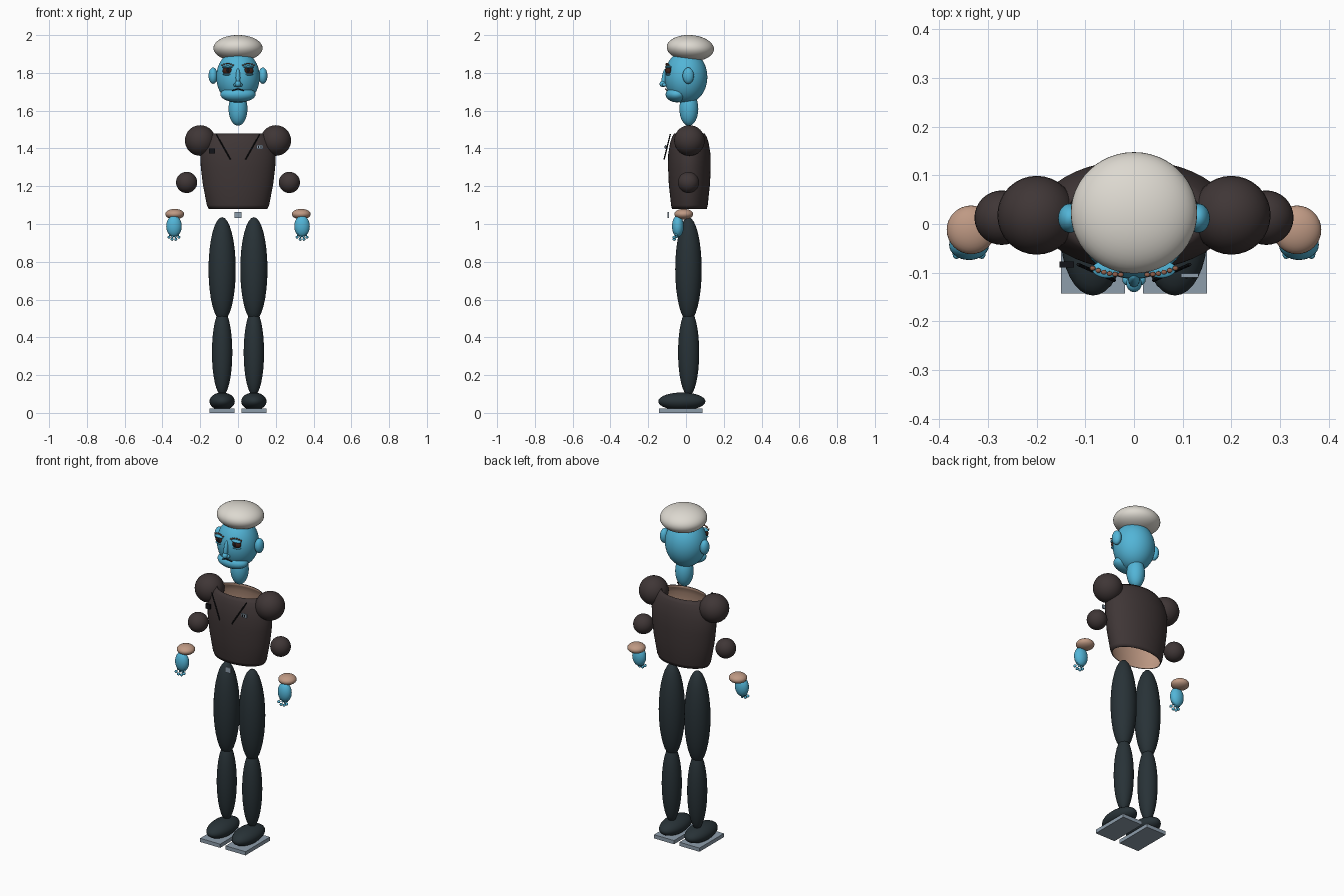
import bpy, bmesh, math
from mathutils import Vector

cube = bpy.data.objects.get("Cube")
if cube:
    bpy.data.objects.remove(cube, do_unlink=True)


def material(name, rgb):
    m = bpy.data.materials.new(name)
    m.use_nodes = True
    m.diffuse_color = (*rgb, 1)
    m.node_tree.nodes["Principled BSDF"].inputs["Base Color"].default_value = (*rgb, 1)
    return m


SKIN = material("blue skin", (.085, .46, .68))
JACKET = material("dark brown cloth", (.05, .037, .037))
TROUSERS = material("charcoal cloth", (.021, .032, .038))
HAIR = material("off white hair", (.72, .69, .63))
TAN = material("tan cuff", (.52, .32, .23))
METAL = material("grey metal", (.27, .34, .41))
IRIS = material("dark brown eye", (.05, .016, .01))
BLACK = material("black trim", (.006, .007, .009))
BROW = material("reddish brow", (.3, .12, .07))


def finish(bm, name, mat, smooth=True):
    me = bpy.data.meshes.new(name)
    bm.to_mesh(me)
    bm.free()
    me.materials.append(mat)
    for p in me.polygons:
        p.use_smooth = smooth
    ob = bpy.data.objects.new(name, me)
    bpy.context.collection.objects.link(ob)
    return ob


def ball(name, mat, loc, size, tilt=0, seg=32):
    bm = bmesh.new()
    bmesh.ops.create_uvsphere(bm, u_segments=seg, v_segments=seg // 2, radius=1)
    bmesh.ops.scale(bm, verts=bm.verts, vec=size)
    ob = finish(bm, name, mat)
    ob.location, ob.rotation_euler.x = loc, tilt
    return ob


def box(name, mat, loc, size):
    bm = bmesh.new()
    bmesh.ops.create_cube(bm, size=1)
    bmesh.ops.scale(bm, verts=bm.verts, vec=size)
    ob = finish(bm, name, mat, False)
    ob.location = loc
    return ob


def rod(name, mat, a, b, r):
    a, b = Vector(a), Vector(b)
    bm = bmesh.new()
    bmesh.ops.create_cone(bm, segments=8, radius1=r, radius2=r,
                          depth=(b - a).length, cap_ends=True)
    ob = finish(bm, name, mat, False)
    ob.location = (a + b) / 2
    ob.rotation_euler = (b - a).to_track_quat('Z', 'Y').to_euler()
    return ob


# Head, hair and neck
ball("head", SKIN, (0, 0, 1.778), (.115, .113, .14), seg=48)
ball("jaw", SKIN, (0, -.048, 1.686), (.093, .06, .042))
ball("hair", HAIR, (0, .023, 1.931), (.13, .125, .069), -.06, 48)
ball("neck", SKIN, (0, .015, 1.61), (.05, .05, .09))

# Nose
ball("nose_bridge", SKIN, (0, -.114, 1.775), (.012, .014, .05), -.15)
ball("nose_tip", SKIN, (0, -.122, 1.742), (.016, .018, .017))

# Mouth
for s in (-1, 1):
    rod("mouth_line", BLACK, (0, -.108, 1.715), (s * .032, -.101, 1.706), .003)

# Jacket body: open shell with a tan lining
profile = [(1.08, .155, .092), (1.1, .165, .097), (1.21, .186, .109), (1.3, .197, .113),
           (1.37, .199, .112), (1.43, .182, .102), (1.46, .162, .092), (1.48, .14, .08)]
SIDES = 48
bm = bmesh.new()
rings = []
for z, rx, ry in profile:
    angles = [2 * math.pi * i / SIDES for i in range(SIDES)]
    rings.append([bm.verts.new((rx * math.cos(t), .018 + ry * math.sin(t), z)) for t in angles])
for low, high in zip(rings, rings[1:]):
    for i in range(SIDES):
        j = (i + 1) % SIDES
        bm.faces.new((low[i], low[j], high[j], high[i]))
torso = finish(bm, "jacket_body", JACKET)
torso.data.materials.append(TAN)
shell = torso.modifiers.new("lining", 'SOLIDIFY')
shell.thickness = .004
shell.offset = -1
shell.material_offset = 1

# Badges and buckle
box("chest_badge", METAL, (.115, -.106, 1.408), (.036, .008, .022))
for i in (-1, 1):
    box("badge_mark", BLACK, (.115 + i * .007, -.111, 1.408), (.004, .003, .012))
box("chest_radio", BLACK, (-.138, -.083, 1.387), (.03, .012, .028))
box("belt_buckle", METAL, (0, -.093, 1.048), (.038, .008, .032))

for s, side in ((1, "left"), (-1, "right")):
    # Ear
    ball(side + "_ear", SKIN, (s * .132, .012, 1.785), (.024, .03, .043))

    # Eye, lid and beaded brow
    ball(side + "_eye", IRIS, (s * .055, -.091, 1.812), (.027, .018, .022))
    ball(side + "_pupil", BLACK, (s * .054, -.104, 1.813), (.011, .007, .013), seg=16)
    ball(side + "_upper_lid", SKIN, (s * .055, -.093, 1.831), (.031, .018, .007))
    ball(side + "_lower_lid", SKIN, (s * .055, -.092, 1.792), (.027, .016, .006))
    for i in range(6):
        t = i / 5
        ball(side + "_brow_bead", BROW,
             (s * (.027 + .058 * t), -.104 + .013 * t * t, 1.841 + .036 * t * (1 - t)),
             (.006, .005, .004), seg=12)

    # Nostril
    ball(side + "_nostril", SKIN, (s * .014, -.114, 1.737), (.01, .012, .01), seg=16)

    # Lapel edge
    rod(side + "_lapel", BLACK, (s * .115, -.083, 1.475), (s * .04, -.116, 1.342), .0035)

    # Arm
    ball(side + "_shoulder", JACKET, (s * .2, .018, 1.442), (.081, .081, .081))
    ball(side + "_elbow", JACKET, (s * .272, .013, 1.22), (.056, .056, .056))
    ball(side + "_cuff", TAN, (s * .335, -.012, 1.052), (.05, .05, .028))
    ball(side + "_hand", SKIN, (s * .339, -.043, .988), (.041, .031, .057))
    for dx in (-.026, -.01, .01, .026):
        drop = abs(dx) * .7
        ball(side + "_finger", SKIN, (s * .339 + dx, -.062, .912 + drop),
             (.008, .01, .008), seg=12)
        ball(side + "_finger_base", SKIN, (s * .339 + dx * .8, -.05, .926 + drop),
             (.006, .008, .008), seg=12)

    # Leg and shoe
    ball(side + "_thigh", TROUSERS, (s * .084, .013, .76), (.072, .07, .276))
    ball(side + "_shin", TROUSERS, (s * .084, .014, .32), (.054, .056, .23))
    ball(side + "_shoe", TROUSERS, (s * .084, -.022, .061), (.067, .125, .047))
    box(side + "_sole", METAL, (s * .084, -.028, .011), (.132, .23, .022))
